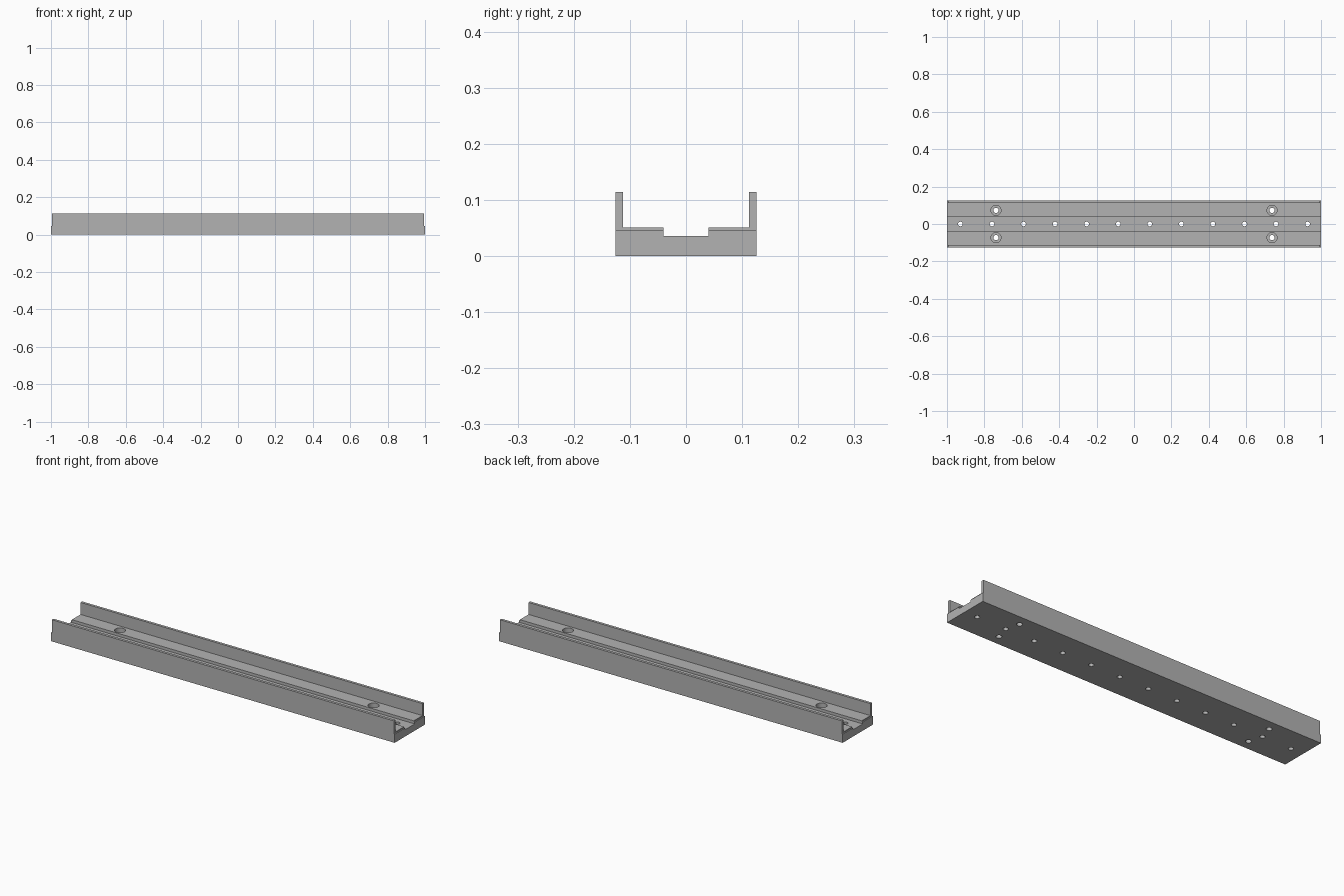
import bpy, bmesh
from mathutils import Matrix

cube = bpy.data.objects.get("Cube")
if cube:
    bpy.data.objects.remove(cube, do_unlink=True)

# Overall sizes
HALF_WIDTH = 0.126
WALL_IN = 0.112
GROOVE = 0.04
WALL_TOP, LEDGE, FLOOR, STEP = 0.114, 0.051, 0.036, 0.045

grey = bpy.data.materials.new("plain grey")
grey.use_nodes = True
colour = (0.45, 0.45, 0.45, 1)
grey.diffuse_color = colour
grey.node_tree.nodes["Principled BSDF"].inputs["Base Color"].default_value = colour


def make_object(name, bm):
    bmesh.ops.recalc_face_normals(bm, faces=bm.faces)
    mesh = bpy.data.meshes.new(name)
    bm.to_mesh(mesh)
    bm.free()
    mesh.materials.append(grey)
    obj = bpy.data.objects.new(name, mesh)
    bpy.context.collection.objects.link(obj)
    return obj


def add_cylinder(bm, x, y, radius, bottom, top):
    bmesh.ops.create_cone(bm, cap_ends=True, segments=24, radius1=radius, radius2=radius,
                          depth=top - bottom,
                          matrix=Matrix.Translation((x, y, (bottom + top) / 2)))


def cut(target, cutter):
    cutter.hide_render = True
    mod = target.modifiers.new(cutter.name, "BOOLEAN")
    mod.operation, mod.solver, mod.object = "DIFFERENCE", "EXACT", cutter
    bpy.context.view_layer.objects.active = target
    bpy.ops.object.modifier_apply(modifier=mod.name)
    bpy.data.objects.remove(cutter, do_unlink=True)


# Channel: mirrored cross-section extruded along x
half = [(HALF_WIDTH, 0), (HALF_WIDTH, WALL_TOP), (WALL_IN, WALL_TOP),
        (WALL_IN, LEDGE), (GROOVE, LEDGE), (GROOVE, FLOOR)]
profile = half + [(-y, z) for y, z in reversed(half)]
bm = bmesh.new()
face = bm.faces.new([bm.verts.new((-1, y, z)) for y, z in profile])
end = bmesh.ops.extrude_face_region(bm, geom=[face])["geom"]
bmesh.ops.translate(bm, vec=(2, 0, 0), verts=[v for v in end if isinstance(v, bmesh.types.BMVert)])
channel = make_object("rail_channel", bm)

# End steps: walls and ledges stop just short of the base
bm = bmesh.new()
for side in (-1, 1):
    bmesh.ops.create_cube(bm, size=1, matrix=Matrix.Translation((side * 1.045, 0, STEP + 0.1))
                          @ Matrix.Diagonal((0.1, 0.4, 0.2, 1)))
cut(channel, make_object("end_trim", bm))

# Row of through holes in the groove and four mounting holes in the ledges
mounts = [(x, y) for x in (-0.738, 0.738) for y in (-0.073, 0.073)]
bm = bmesh.new()
for i in range(12):
    add_cylinder(bm, -0.928 + i * 1.856 / 11, 0, 0.0125, -0.1, 0.2)
for x, y in mounts:
    add_cylinder(bm, x, y, 0.014, -0.1, 0.2)
cut(channel, make_object("through_holes", bm))

# Counterbores around the mounting holes
bm = bmesh.new()
for x, y in mounts:
    add_cylinder(bm, x, y, 0.027, 0.025, 0.2)
cut(channel, make_object("counterbores", bm))

# Smooth the hole walls only
bpy.ops.object.select_all(action="DESELECT")
channel.select_set(True)
bpy.context.view_layer.objects.active = channel
bpy.ops.object.shade_smooth_by_angle(angle=0.6)
